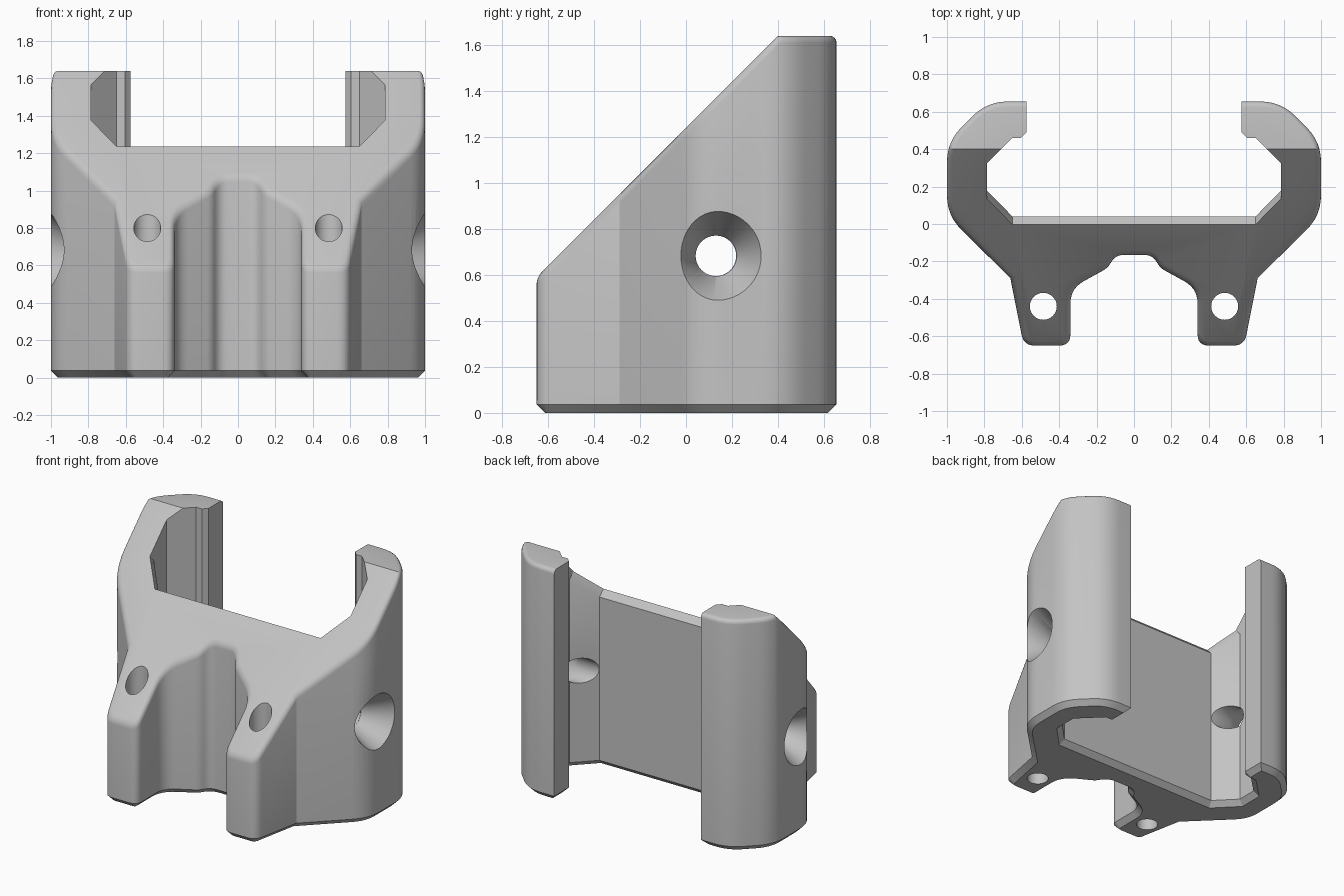
import bpy, bmesh, math
from mathutils import Vector

cube = bpy.data.objects.get("Cube")
if cube:
    bpy.data.objects.remove(cube, do_unlink=True)

grey = bpy.data.materials.new("grey_plastic")
grey.use_nodes = True
COLOR = (0.55, 0.55, 0.55, 1)
grey.diffuse_color = COLOR
grey.node_tree.nodes["Principled BSDF"].inputs["Base Color"].default_value = COLOR

HEIGHT = 1.64
SLOPE_Z = 1.24   # height of the sloping cut at y = 0
EASE = 0.043     # size of the eased edge along the cavity wall

# Half outline of the bracket seen from above: x, y, corner rounding
half = [
    (0.10, -0.165, 0.045), (0.14, -0.235, 0.03), (0.34, -0.345, 0.08),
    (0.34, -0.65, 0.06), (0.59, -0.65, 0.06), (0.66, -0.29, 0),
    (1.0, 0.045, 0.11), (1.0, 0.44, 0.11), (0.785, 0.655, 0.11),
    (0.575, 0.655, 0), (0.575, 0.49, 0), (0.605, 0.46, 0),
    (0.65, 0.46, 0), (0.787, 0.325, 0), (0.787, 0.18, 0), (0.65, 0.04, 0),
]


def rounded(corners, steps=6):
    """Closed outline with each corner replaced by a smooth curve."""
    out = []
    for i, (x, y, d) in enumerate(corners):
        p = Vector((x, y))
        if d == 0:
            out.append(p)
            continue
        a = Vector(corners[i - 1][:2]) - p
        b = Vector(corners[(i + 1) % len(corners)][:2]) - p
        a, b = p + a.normalized() * d, p + b.normalized() * d
        for k in range(steps + 1):
            t = k / steps
            out.append(a * (1 - t) ** 2 + p * 2 * t * (1 - t) + b * t * t)
    return out


outline = rounded(half + [(-x, y, d) for x, y, d in reversed(half)])

# Body: extruded outline with a sloping front cut
bm = bmesh.new()
base = bm.faces.new([bm.verts.new((p.x, p.y, 0)) for p in outline])
ext = bmesh.ops.extrude_face_region(bm, geom=[base], use_keep_orig=True)
bmesh.ops.translate(bm, vec=(0, 0, HEIGHT),
                    verts=[g for g in ext["geom"] if isinstance(g, bmesh.types.BMVert)])
cut = bmesh.ops.bisect_plane(bm, geom=bm.verts[:] + bm.edges[:] + bm.faces[:],
                             plane_co=(0, 0, SLOPE_Z), plane_no=(0, -1, 1),
                             clear_outer=True)
bmesh.ops.contextual_create(
    bm, geom=[g for g in cut["geom_cut"] if isinstance(g, bmesh.types.BMEdge)])
bmesh.ops.recalc_face_normals(bm, faces=bm.faces[:])
bm.normal_update()

# Eased edge of the cavity wall: score the walls, then push the rim forward
walls = []
for f in bm.faces:
    c = f.calc_center_median()
    if abs(f.normal.z) < 0.1 and f.normal.y > 0.5 and abs(c.x) < 0.78 and 0.03 < c.y < 0.2:
        walls.append(f)
wall_verts = {v for f in walls for v in f.verts}
wall_edges = {e for f in walls for e in f.edges}
bmesh.ops.bisect_plane(bm, geom=walls + list(wall_edges) + list(wall_verts),
                       plane_co=(0, 0, SLOPE_Z - 2 * EASE), plane_no=(0, -1, 1))
for v in wall_verts:
    if v.co.z > 1:
        v.co += Vector((0, -EASE, -EASE))
bm.normal_update()


def bevel(edges, width, segments):
    bmesh.ops.bevel(bm, geom=edges, offset=width, offset_type='OFFSET',
                    segments=segments, profile=0.5, affect='EDGES')
    bm.normal_update()


# Rounded outer rim and chamfered underside
rim = []
for e in bm.edges:
    nz = sorted(f.normal.z for f in e.link_faces)
    m = (e.verts[0].co + e.verts[1].co) / 2
    in_cavity = abs(m.x) < 0.8 and -0.05 < m.y < 0.48
    if abs(nz[0]) < 0.1 and nz[1] > 0.5 and not in_cavity and abs(m.x) > 0.59:
        rim.append(e)
    elif abs(nz[0]) < 0.1 and nz[1] > 0.5 and m.y < -0.05:
        rim.append(e)
bevel(rim, 0.03, 4)
bevel([e for e in bm.edges if all(v.co.z < 0.001 for v in e.verts)], 0.037, 1)

mesh = bpy.data.meshes.new("bracket_body")
bm.to_mesh(mesh)
bm.free()
body = bpy.data.objects.new("bracket_body", mesh)
bpy.context.collection.objects.link(body)
mesh.materials.append(grey)


def drill(name, r1, r2, depth, loc, rot=(0, 0, 0)):
    """Subtract a cylinder or cone from the body."""
    bpy.ops.mesh.primitive_cone_add(vertices=48, radius1=r1, radius2=r2,
                                    depth=depth, location=loc, rotation=rot)
    tool = bpy.context.object
    tool.data.materials.append(grey)
    bpy.context.view_layer.objects.active = body
    mod = body.modifiers.new(name, 'BOOLEAN')
    mod.operation = 'DIFFERENCE'
    mod.solver = 'EXACT'
    mod.object = tool
    bpy.ops.object.modifier_apply(modifier=name)
    bpy.data.objects.remove(tool, do_unlink=True)


# Screw holes: vertical in the feet, countersunk in the sides
for side in (-1, 1):
    turn = (0, side * math.pi / 2, 0)
    drill("foot_hole", 0.072, 0.072, 4, (side * 0.485, -0.44, 0.5))
    drill("side_hole", 0.088, 0.088, 0.6, (side * 0.9, 0.13, 0.683), turn)
    drill("countersink", 0.088, 0.205, 0.21, (side * 0.915, 0.133, 0.683), turn)

bpy.ops.object.select_all(action='DESELECT')
body.select_set(True)
bpy.context.view_layer.objects.active = body
bpy.ops.object.shade_smooth_by_angle(angle=math.radians(30))
